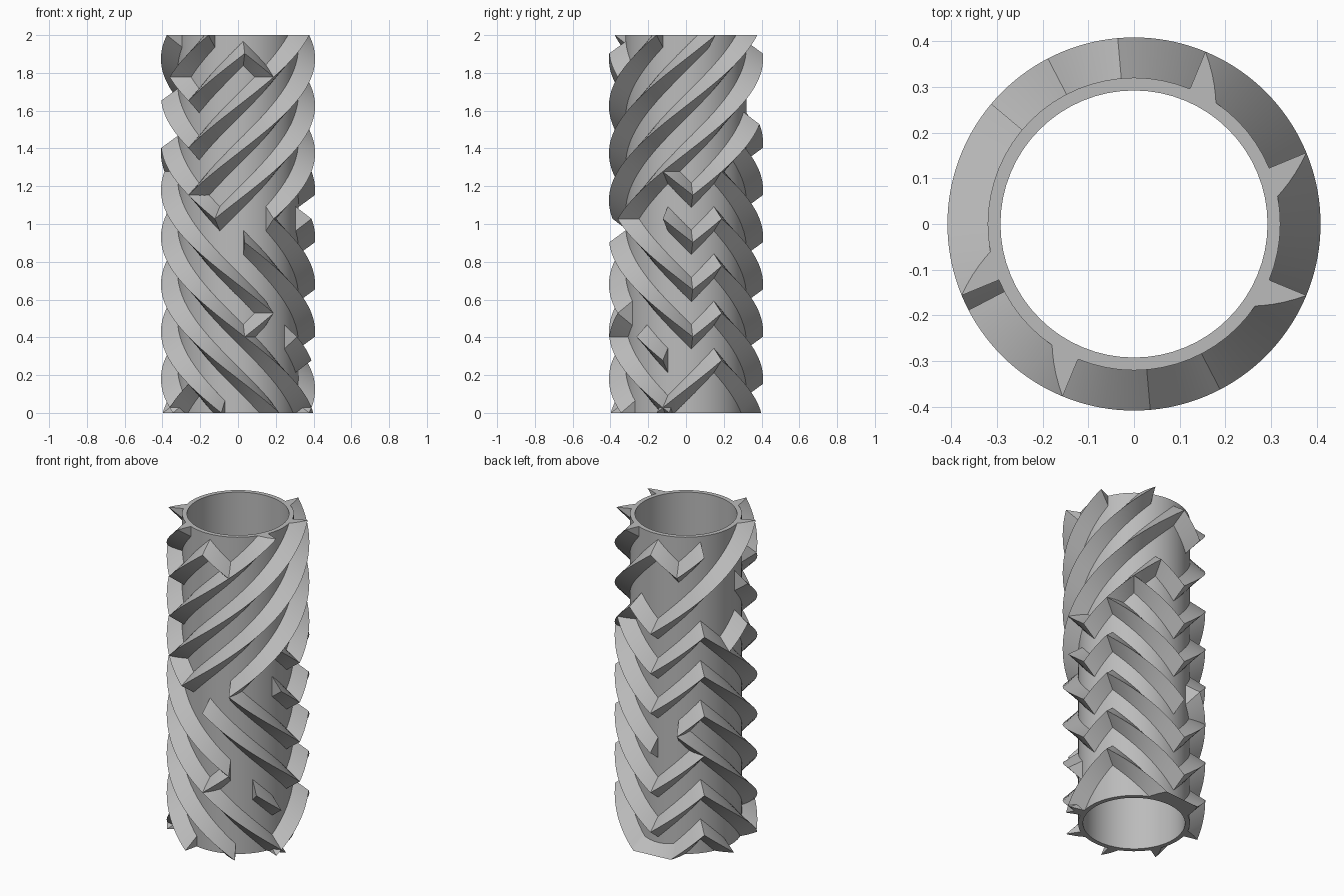
import bpy, bmesh
from math import sin, cos, radians, pi

cube = bpy.data.objects.get("Cube")
if cube:
    bpy.data.objects.remove(cube, do_unlink=True)

HEIGHT = 2.0
R_IN, R_OUT, R_CREST = 0.292, 0.32, 0.408
R_ROOT, HALF = 0.308, 0.073      # ridge foot radius and half width
COL, ROW = 22.5, 0.125           # lattice of ridge corners
PHI0, Z0 = 5.0, 0.25 / 9
STEPS = 9

grey = bpy.data.materials.new("plain_grey")
grey.use_nodes = True
colour = (0.5, 0.5, 0.5, 1)
grey.diffuse_color = colour
grey.node_tree.nodes["Principled BSDF"].inputs["Base Color"].default_value = colour


def polar(r, phi, z):
    a = radians(phi)
    return (r * sin(a), -r * cos(a), z)


def finish(bm, name):
    bmesh.ops.recalc_face_normals(bm, faces=bm.faces)
    mesh = bpy.data.meshes.new(name)
    bm.to_mesh(mesh)
    bm.free()
    mesh.materials.append(grey)
    obj = bpy.data.objects.new(name, mesh)
    bpy.context.collection.objects.link(obj)
    bpy.ops.object.select_all(action="DESELECT")
    obj.select_set(True)
    bpy.context.view_layer.objects.active = obj
    bpy.ops.object.shade_smooth_by_angle(angle=radians(25))
    return obj


def bridge(bm, a, b):
    for k in range(len(a)):
        n = (k + 1) % len(a)
        bm.faces.new((a[k], a[n], b[n], b[k]))


# Hollow tube
bm = bmesh.new()
profile = [(R_IN, 0), (R_OUT, 0), (R_OUT, HEIGHT), (R_IN, HEIGHT)]
rings = [[bm.verts.new(polar(r, 360 * s / 64, z)) for r, z in profile] for s in range(64)]
for s in range(64):
    bridge(bm, rings[s], rings[(s + 1) % 64])
finish(bm, "tube")


def ridge(i, j, moves, name):
    """Sweep a triangular ridge along lattice moves: u climbs a row, d drops one."""
    points = [(i, j)]
    for m in moves:
        step = 1 if m == "u" else -1
        points += [(i + t / STEPS, j + step * t / STEPS) for t in range(1, STEPS + 1)]
        i, j = i + 1, j + step
    bm = bmesh.new()
    rows = []
    for u, v in points:
        phi, z = PHI0 + COL * u, Z0 + ROW * v
        if -0.001 < z < HEIGHT + 0.001:
            rows.append([bm.verts.new(polar(r, phi, z + dz)) for r, dz in
                         ((R_ROOT, -HALF), (R_CREST, 0), (R_ROOT, HALF))])
    for a, b in zip(rows, rows[1:]):
        bridge(bm, a, b)
    bm.faces.new(rows[0])
    bm.faces.new(rows[-1])
    # Trim flush with the tube ends
    for z, up in ((0, -1), (HEIGHT, 1)):
        geom = bm.verts[:] + bm.edges[:] + bm.faces[:]
        bmesh.ops.bisect_plane(bm, geom=geom, dist=1e-5, plane_co=(0, 0, z),
                               plane_no=(0, 0, up), clear_outer=True)
        rim = [e for e in bm.edges if e.is_boundary]
        if rim:
            bmesh.ops.holes_fill(bm, edges=rim, sides=0)
    finish(bm, name)


# Ridge paths: start column, start row, moves
paths = [
    # upper rising ridges
    (15, 8, "u" * 8),
    (12, 11, "dd" + "u" * 7),
    (12, 13, "dd" + "u" * 5),
    (13, 14, "duud"),
    (13, 14, "uu"),
    (14, 9, "d"),
    (1, 8, "u" * 7 + "du"),
    (3, 10, "duuud" + "u" * 5),
    # lower zigzag ridges
    (1, 8, "dddudddu" + "u" + "d" * 6),
    (3, 8, "duddd"),
    (9, 6, "u" + "d" * 8),
    (5, 10, "ddduu" + "d" * 10),
    (6, 11, "dduu" + "d" * 7),
    (0, 7, "ddddu" + "ddduu" + "dddd"),
    (2, -1, "uuudddu" + "udd"),
    # short stray ridges
    (2, 3, "d"),
    (0, 3, "u"),
    (13, 0, "ud"),
    (9, 6, "d"),
    (11, 10, "u"),
]
for n, (i, j, moves) in enumerate(paths, 1):
    ridge(i, j, moves, f"ridge_{n}")
